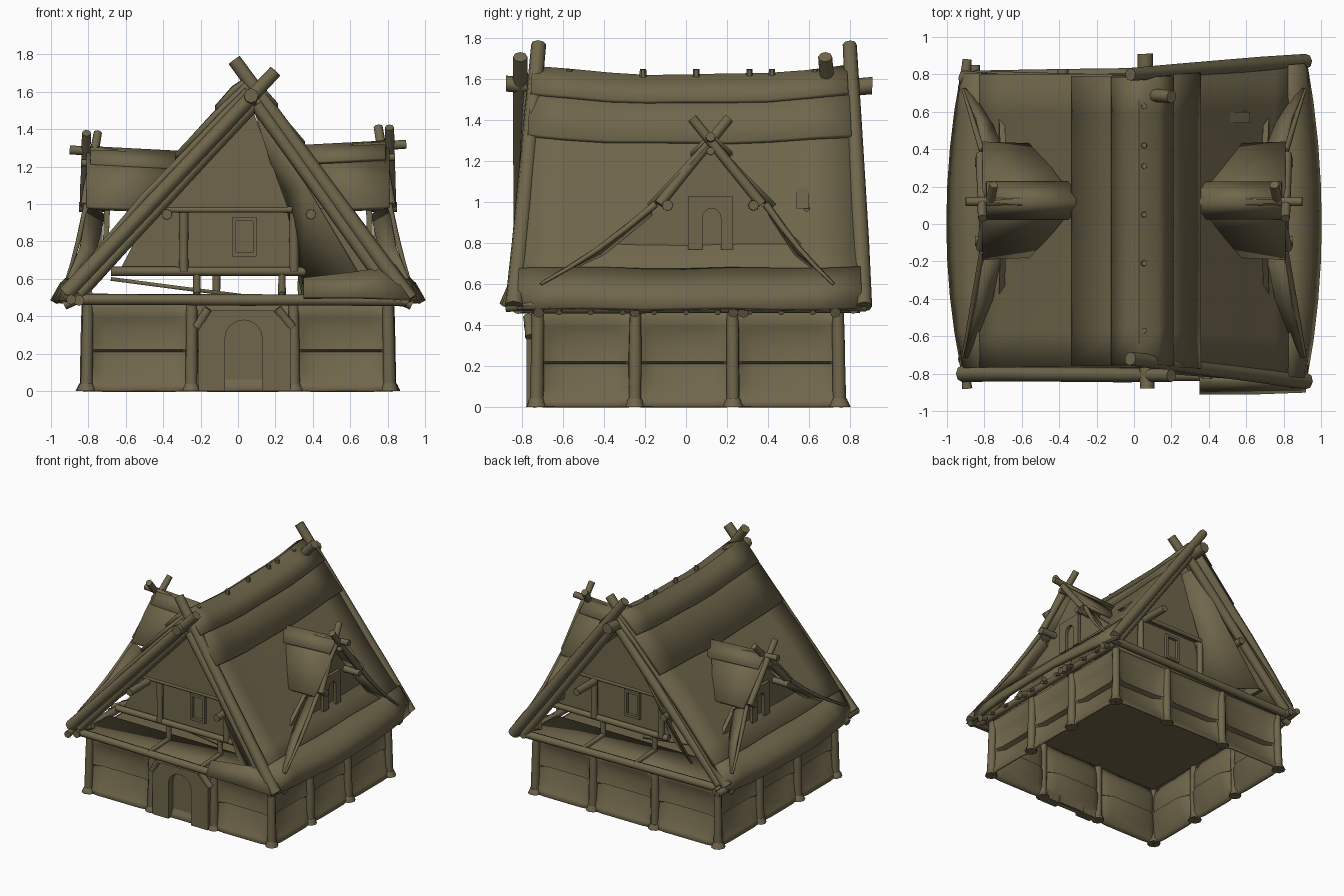
import bpy, bmesh, math, random
from mathutils import Vector

random.seed(4)
if "Cube" in bpy.data.objects:
    bpy.data.objects.remove(bpy.data.objects["Cube"])

COLOUR = (0.16, 0.133, 0.07, 1)
wood = bpy.data.materials.new("weathered olive wood")
wood.use_nodes = True
wood.diffuse_color = COLOUR
wood.node_tree.nodes["Principled BSDF"].inputs["Base Color"].default_value = COLOUR


def add(name, bm, thick=0, angle=35):
    bmesh.ops.recalc_face_normals(bm, faces=bm.faces)
    me = bpy.data.meshes.new(name)
    bm.to_mesh(me)
    bm.free()
    me.materials.append(wood)
    me.shade_smooth()
    me.set_sharp_from_angle(angle=math.radians(angle))
    ob = bpy.data.objects.new(name, me)
    bpy.context.collection.objects.link(ob)
    if thick:
        mod = ob.modifiers.new("thickness", "SOLIDIFY")
        mod.thickness, mod.offset = thick, 0
    return ob


def loft(name, rows, thick, angle=35):
    """Skin a list of equally long point rows."""
    bm = bmesh.new()
    grid = [[bm.verts.new(p) for p in row] for row in rows]
    for a, b in zip(grid, grid[1:]):
        for i in range(len(a) - 1):
            bm.faces.new((a[i], a[i + 1], b[i + 1], b[i]))
    return add(name, bm, thick, angle)


def pole(name, a, b, r0=0.03, r1=None, sides=8, bend=0.0):
    """Rough log from a to b, optionally sagging in the middle."""
    a, b = Vector(a), Vector(b)
    r1 = r1 or r0
    quat = (b - a).to_track_quat("Z", "Y")
    bm = bmesh.new()
    rings = []
    for k in range(5):
        t = k / 4
        c = a.lerp(b, t) - Vector((0, 0, bend * math.sin(math.pi * t)))
        r = (r0 + (r1 - r0) * t) * random.uniform(0.94, 1.06)
        rings.append([bm.verts.new(c + quat @ Vector((r * math.cos(w), r * math.sin(w), 0)))
                      for w in (math.tau * i / sides for i in range(sides))])
    for p, q in zip(rings, rings[1:]):
        for i in range(sides):
            j = (i + 1) % sides
            bm.faces.new((p[i], p[j], q[j], q[i]))
    bm.faces.new(rings[0])
    bm.faces.new(rings[-1])
    return add(name, bm, angle=50)


def prism(name, pts, vec):
    """Flat outline pushed along a vector."""
    bm = bmesh.new()
    face = bm.faces.new([bm.verts.new(p) for p in pts])
    new = bmesh.ops.extrude_face_region(bm, geom=[face])["geom"]
    bmesh.ops.translate(bm, vec=vec, verts=[v for v in new if isinstance(v, bmesh.types.BMVert)])
    return add(name, bm)


def surround(u0, u1, h0, h1, bottom, top, cut, arch):
    """Outline of a door or window surround with an open-bottomed arch."""
    mid, r = (h0 + h1) / 2, (h1 - h0) / 2
    hole = [(h0, bottom)] + [(mid - r * math.cos(math.pi * i / 8), arch - r + r * math.sin(math.pi * i / 8))
                             for i in range(9)] + [(h1, bottom)]
    return hole + [(u1, bottom), (u1, top - cut), (u1 - cut, top), (u0 + cut, top), (u0, top - cut), (u0, bottom)]


def wall(name, posts, place):
    """Infill bays between posts, dished inwards, with a ledge half way up."""
    cols = [(posts[0], 0)]
    for a, b in zip(posts, posts[1:]):
        cols += [(a + 0.04, 0.5), (a + 0.1, 1), (b - 0.1, 1), (b - 0.04, 0.5), (b, 0)]
    profile = [(0, -0.02), (0.03, 0), (0.1, 0.04), (0.212, 0.07), (0.225, 0.03), (0.3, 0.05), (0.39, 0.04), (0.47, 0)]
    loft(name, [[place(u, d * f, z) for u, f in cols] for z, d in profile], 0.015, 25)


# Lower walls, posts with splayed feet, and the attic floor
BAYS_X, BAYS_Y = (-0.81, -0.25, 0.3, 0.81), (-0.73, -0.25, 0.23, 0.75)
wall("front_wall", BAYS_X, lambda u, d, z: (u, -0.73 + d, z))
wall("back_wall", BAYS_X, lambda u, d, z: (u, 0.75 - d, z))
wall("left_wall", BAYS_Y, lambda u, d, z: (0.81 - d, u, z))
wall("right_wall", BAYS_Y, lambda u, d, z: (d - 0.81, u, z))
spots = [(x, y) for x in BAYS_X for y in (-0.73, 0.75)] + [(s * 0.815, y) for s in (-1, 1) for y in BAYS_Y[1:3]]
for x, y in spots:
    pole("wall_post", (x, y, 0), (x * 0.99, y * 0.99, 0.47), 0.034, 0.03)
    pole("post_foot", (x, y, 0), (x, y, 0.04), 0.052, 0.034)
prism("attic_floor", [(-0.79, -0.71, 0.46), (0.79, -0.71, 0.46), (0.79, 0.73, 0.46), (-0.79, 0.73, 0.46)], (0, 0, 0.02))
loft("attic_boards", [[(-0.68, y, 0.6), (-0.3, y, 0.55), (0.1, y, 0.5)] for y in (-0.4, 0.4)], 0.02)

# Rafter ends under the eaves
for s in (-1, 1):
    for y in (-0.72, -0.25, 0.23, 0.28, 0.73):
        pole("rafter_end", (s * 0.78, y, 0.53), (s * 0.93, y, 0.46), 0.026)
    for k in range(9):
        y = -0.62 + k * 0.155
        pole("rafter_peg", (s * 0.84, y, 0.5), (s * 0.92, y, 0.46), 0.015, sides=6)
    pole("eave_beam", (s * 0.85, -0.83, 0.485), (s * 0.85, 0.85, 0.485), 0.028)

# Front door
prism("door_surround", [(u, -0.78, v) for u, v in surround(-0.21, 0.28, -0.07, 0.13, 0.0, 0.43, 0.05, 0.38)], (0, 0.07, 0))
prism("door_leaf", [(-0.09, -0.72, 0), (0.15, -0.72, 0), (0.15, -0.72, 0.4), (-0.09, -0.72, 0.4)], (0, 0.02, 0))
for x in (-0.22, 0.29):
    pole("door_brace", (x, -0.76, 0.34), (x * 0.72, -0.77, 0.44), 0.025)


def roof(name, profile, lift, thick, bulge=0.0, trim=0.0):
    """Sagging thatch layer swept from the front gable to the back gable."""
    rows = []
    for k in range(9):
        t = k / 4 - 1
        mid = 1 - t * t
        row = []
        for x, z in profile:
            low = (1.65 - z) / 1.15
            y = (0.80 if t > 0 else 0.765) * t * (1 + 0.04 * low) + 0.03 * x * t - trim * t
            side = 1 if x > 0.05 else -1
            flare = bulge * mid * max(0, (0.68 - z) / 0.2)
            row.append((x + side * (lift * 0.8 + flare), y,
                        z + lift * 0.6 - 0.045 * mid * (1 - low) + 0.004 * math.sin(9 * y + 7 * x)))
        rows.append(row)
    return loft(name, rows, thick)


# Main roof and its layers
roof("thatch_right", [(-0.88, 0.58), (-0.72, 0.78), (-0.5, 1.04), (-0.3, 1.25), (-0.1, 1.46), (0.05, 1.61)], 0, 0.035)
roof("thatch_left", [(0.05, 1.61), (0.18, 1.48), (0.33, 1.30), (0.58, 0.96), (0.74, 0.75), (0.88, 0.58)], 0, 0.035)
roof("upper_layer", [(-0.31, 1.25), (-0.1, 1.475), (0.05, 1.62), (0.18, 1.49), (0.33, 1.31)], 0.018, 0.035, trim=0.01)
roof("ridge_layer", [(-0.09, 1.50), (0.0, 1.60), (0.05, 1.635), (0.1, 1.60), (0.18, 1.51)], 0.025, 0.035, trim=0.015)
for s, name in ((-1, "right_eave"), (1, "left_eave")):
    roof(name, [(s * 0.9, 0.47), (s * 0.885, 0.56), (s * 0.81, 0.665)], 0.012, 0.035, bulge=0.075)
for y in (-0.57, -0.21, 0.05, 0.31, 0.42, 0.63):
    pole("ridge_peg", (0.05, y, 1.55), (0.055, y, 1.65), 0.02, 0.015, sides=6)
pole("ridge_log", (0.07, -0.88, 1.58), (0.06, 0.91, 1.57), 0.04, bend=0.06)

# Crossed gable poles
pole("front_right_pole", (-0.92, -0.80, 0.52), (0.2, -0.81, 1.71), 0.042, 0.036)
pole("front_left_pole", (0.92, -0.84, 0.49), (-0.02, -0.72, 1.77), 0.046, 0.036)
pole("back_right_pole", (-0.91, 0.78, 0.52), (0.2, 0.68, 1.71), 0.04, 0.036)
pole("back_left_pole", (0.92, 0.87, 0.49), (-0.02, 0.80, 1.77), 0.042, 0.034)

# Both gable ends: the back one is turned half way round
for s in (-1, 1):
    def at(x, y, z):
        return (x if s < 0 else 0.12 - x, s * y, z)

    pole("inner_pole", (-0.85, s * 0.785, 0.52), (0.08, s * 0.755, 1.53), 0.036)
    pole("inner_pole", (0.85, s * 0.82, 0.49), (0.1, s * 0.76, 1.53), 0.036)
    for x in (-0.38, 0.39):
        pole("purlin_end", (x, s * 0.6, 0.945), (x, s * 0.83, 0.945), 0.028)
    for x in (-0.91, 0.91):
        pole("eave_log_end", (x, s * 0.72, 0.5), (x * 0.98, s * 0.88, 0.49), 0.026)

    foot = 0.5 if s < 0 else 0.62
    prism("gable_lower_wall", [at(-0.64, 0.54, 0.63), at(0.35, 0.54, 0.63), at(0.35, 0.54, 0.98), at(-0.46, 0.54, 0.98)],
          (0, -s * 0.03, 0))
    prism("gable_upper_wall", [at(-0.5, 0.6, 0.97), at(0.27, 0.6, 0.97), at(0.08, 0.6, 1.5)], (0, -s * 0.06, 0))
    loft("gable_lining", [[at(0.1, 0.76, 1.48), at(0.36, 0.77, 1.1), at(0.72, 0.78, foot)],
                          [at(0.1, 0.5, 1.48), at(0.23, 0.5, 1.06), at(0.35, 0.5, foot)]], 0.015)
    pole("gable_sill", at(-0.68, 0.56, 0.64), at(0.36, 0.56, 0.64), 0.024)
    pole("gable_tie", at(-0.48, 0.59, 0.97), at(0.29, 0.59, 0.97), 0.016)
    for x in (-0.29, 0.3):
        pole("gable_post", at(x, 0.57, 0.64), at(x, 0.57, 0.98), 0.025)
    # Window as four thin bars
    for x0, x1, z0, z1 in ((-0.03, -0.01, 0.72, 0.93), (0.08, 0.1, 0.72, 0.93), (-0.01, 0.08, 0.91, 0.93), (-0.01, 0.08, 0.72, 0.74)):
        prism("gable_window_bar", [at(x0, 0.54, z0), at(x1, 0.54, z0), at(x1, 0.54, z1), at(x0, 0.54, z1)], (0, s * 0.025, 0))

    # Skirt and lintel below the gable
    loft("gable_skirt", [[(x, s * 0.81, 0.48) for x in (-0.86, 0, 0.86)], [(x, s * 0.48, 0.505) for x in (-0.8, 0, 0.8)]], 0.02)
    pole("gable_lintel", (-0.83, s * 0.79, 0.49), (0.9, s * 0.82, 0.485), 0.03)
    for x in (-0.22, 0.235):
        pole("skirt_batten", at(x, 0.81, 0.5), at(x, 0.56, 0.515), 0.018)
        pole("skirt_post", at(x, 0.56, 0.48), at(x, 0.56, 0.64), 0.02)

# Plank cladding at the front left corner
loft("corner_skirt", [[(0.35, -0.9, 0.5), (0.65, -0.9, 0.5), (0.92, -0.89, 0.49)],
                      [(0.35, -0.83, 0.6), (0.6, -0.83, 0.63), (0.8, -0.83, 0.66)]], 0.025)

# Side dormers
for s in (-1, 1):
    top = 1.31 if s > 0 else 1.28

    def at(x, y, z):
        return (s * x, 0.12 + y, z)

    loft("dormer_roof", [[at(0.81, -0.3, 0.98), at(0.81, -0.14, 1.15), at(0.81, 0, top), at(0.81, 0.14, 1.15), at(0.81, 0.31, 0.98)],
                         [at(0.55, -0.29, 0.97), at(0.42, -0.14, 1.13), at(0.3, 0, top - 0.03), at(0.42, 0.14, 1.13), at(0.52, 0.3, 0.97)]], 0.03)
    loft("dormer_ridge_layer", [[at(x, -0.09, z - 0.09), at(x, 0, z), at(x, 0.1, z - 0.09)]
                                for x, z in ((0.79, top + 0.02), (0.31, top - 0.005))], 0.02)
    prism("dormer_wall", [at(0.725, -0.58, 0.73), at(0.725, 0.55, 0.7), at(0.715, 0.27, 0.96),
                          at(0.71, 0, top - 0.04), at(0.715, -0.28, 0.96)], (-s * 0.03, 0, 0))
    prism("dormer_window", [(s * 0.725, u, v) for u, v in surround(0.01, 0.23, 0.08, 0.17, 0.77, 1.03, 0.004, 0.97)], (s * 0.025, 0, 0))
    for e, reach in ((-1, 0.83), (1, 0.6)):
        # Flared wing running down to the eave, with its edge pole
        loft("dormer_wing", [[at(0.81, e * 0.29, 0.98), at(0.845, e * (0.29 + reach) / 2, 0.77), at(0.915, e * reach, 0.6)],
                             [at(0.71, e * 0.29, 0.94), at(0.76, e * (0.24 + reach) / 2, 0.74), at(0.87, e * reach, 0.6)]], 0.016)
        pole("dormer_wing_edge", at(0.81, e * 0.27, 0.99), at(0.915, e * reach, 0.6), 0.018, 0.008, bend=0.025)
        pole("dormer_pole", at(0.82, e * 0.25, 0.99), at(0.78 + 0.03 * e, -e * 0.09, top + 0.1), 0.026, 0.024)
        pole("dormer_purlin", at(0.7, e * 0.21, 0.985), at(0.85, e * 0.21, 0.985), 0.026)
    pole("dormer_ridge_log", at(0.6, 0, top - 0.01), at(0.9, 0, top + 0.01), 0.024)
    pole("dormer_collar_log", at(0.6, 0, top - 0.06), at(0.84, 0, top - 0.06), 0.02)
